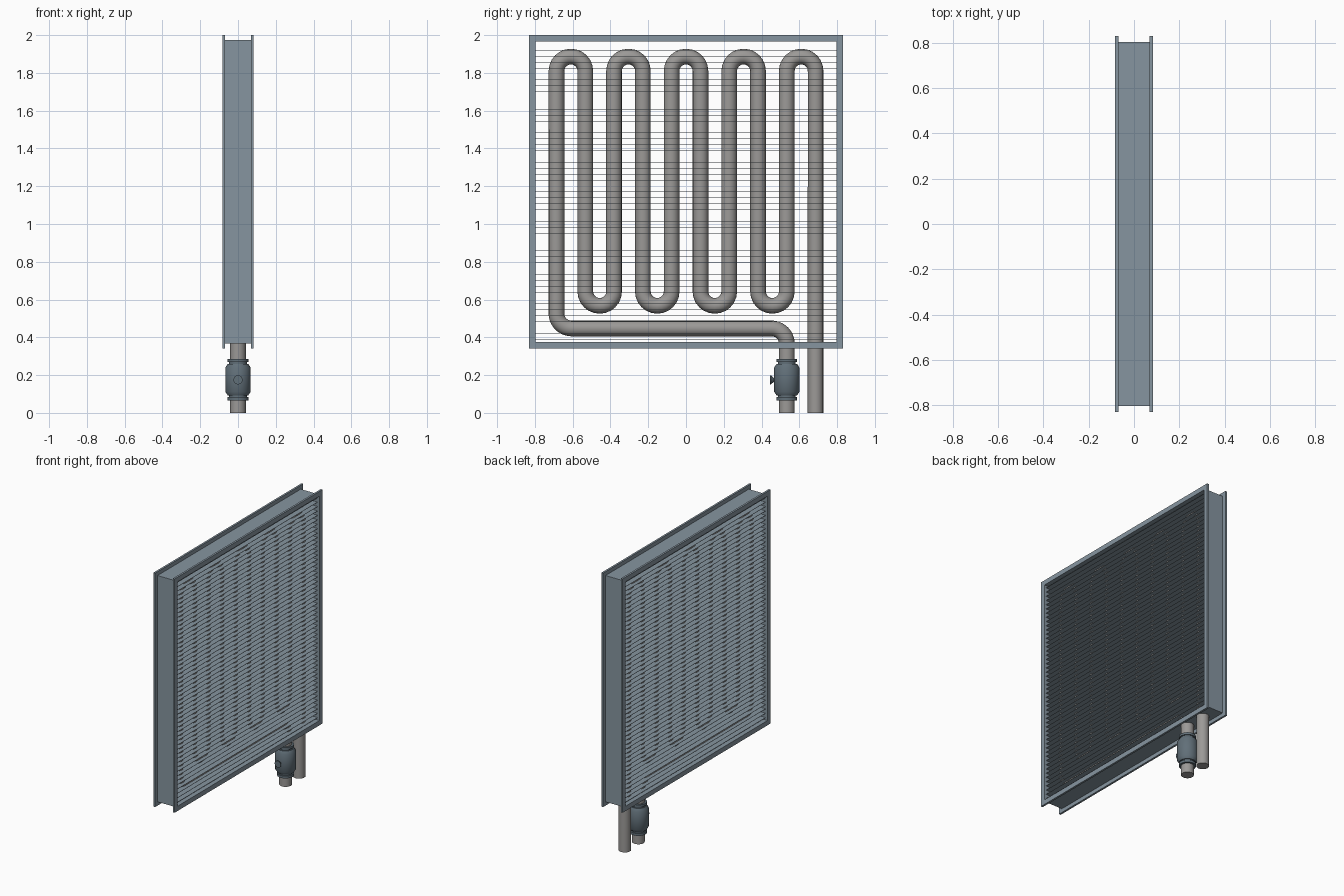
import bpy, bmesh
from math import sin, cos, pi, radians
from mathutils import Matrix, Vector

if "Cube" in bpy.data.objects:
    bpy.data.objects.remove(bpy.data.objects["Cube"])


def material(name, rgb):
    m = bpy.data.materials.new(name)
    m.diffuse_color = (*rgb, 1)
    m.use_nodes = True
    m.node_tree.nodes["Principled BSDF"].inputs["Base Color"].default_value = m.diffuse_color
    return m


STEEL = material("blue_grey_steel", (0.24, 0.30, 0.35))
DARK = material("dark_steel", (0.12, 0.16, 0.19))
PIPE = material("bare_pipe", (0.33, 0.32, 0.31))


def finish(name, bm, mat, smooth=False):
    bmesh.ops.recalc_face_normals(bm, faces=bm.faces)
    me = bpy.data.meshes.new(name)
    bm.to_mesh(me)
    bm.free()
    ob = bpy.data.objects.new(name, me)
    bpy.context.collection.objects.link(ob)
    me.materials.append(mat)
    if smooth:
        smooth_by_angle(ob)
    return ob


def smooth_by_angle(ob):
    bpy.ops.object.select_all(action='DESELECT')
    ob.select_set(True)
    bpy.context.view_layer.objects.active = ob
    bpy.ops.object.shade_smooth_by_angle(angle=radians(35))


def lathe(name, profile, mat, matrix, n=32):
    """Revolve (radius, height) points around z, with capped ends."""
    bm = bmesh.new()
    rings = [[bm.verts.new((r * cos(2 * pi * i / n), r * sin(2 * pi * i / n), h))
              for i in range(n)] for r, h in profile]
    for a, b in zip(rings, rings[1:]):
        for i in range(n):
            j = (i + 1) % n
            bm.faces.new((a[i], a[j], b[j], b[i]))
    bm.faces.new(rings[0])
    bm.faces.new(rings[-1])
    bm.transform(matrix)
    return finish(name, bm, mat, True)


def arc(cy, cz, r, a0, a1, n=12):
    """Points of an arc in the y-z plane, angles in degrees."""
    return [(0, cy + r * cos(radians(a0 + (a1 - a0) * i / n)),
             cz + r * sin(radians(a0 + (a1 - a0) * i / n))) for i in range(n + 1)]


# Channel frame: C profile (half size, x) swept around a square
MID = 1.17
profile = [(.83, -.083), (.83, -.069), (.803, -.069), (.803, .069),
           (.83, .069), (.83, .083), (.796, .083), (.796, -.083)]
bm = bmesh.new()
rings = [[bm.verts.new((x, sy * h, MID + sz * h)) for h, x in profile]
         for sy, sz in ((-1, -1), (1, -1), (1, 1), (-1, 1))]
for k in range(4):
    a, b = rings[k], rings[(k + 1) % 4]
    for i in range(len(profile)):
        j = (i + 1) % len(profile)
        bm.faces.new((a[i], a[j], b[j], b[i]))
finish("channel_frame", bm, STEEL)

# Stack of thin horizontal cooling fins
bm = bmesh.new()
COUNT = 51
for i in range(COUNT):
    z = MID - 0.796 + 1.592 * (i + 0.5) / COUNT
    bmesh.ops.create_cube(bm, size=1, matrix=Matrix.Translation((0, 0, z))
                          @ Matrix.Diagonal((0.136, 1.594, 0.002, 1)))
finish("cooling_fins", bm, STEEL)

# Serpentine pipe: outlet leg, nine U-bends, return run and valve leg
R, STEP, EDGE = 0.0762, 0.1524, 0.686
path = [(0, EDGE, 0)]
for i in range(9):
    cy = EDGE - STEP * (i + 0.5)
    path += arc(cy, 1.81, R, 0, 180) if i % 2 == 0 else arc(cy, 0.643, R, 0, -180)
path += arc(-EDGE + 0.08, 0.527, 0.08, 180, 270)
VALVE_Y = EDGE - STEP
path += arc(VALVE_Y - 0.08, 0.367, 0.08, 90, 0)
path.append((0, VALVE_Y, 0))

cu = bpy.data.curves.new("serpentine_pipe", 'CURVE')
cu.dimensions = '3D'
cu.bevel_depth = 0.0415
cu.bevel_resolution = 6
cu.use_fill_caps = True
sp = cu.splines.new('POLY')
sp.points.add(len(path) - 1)
for p, co in zip(sp.points, path):
    p.co = (*co, 1)
pipe = bpy.data.objects.new("serpentine_pipe", cu)
bpy.context.collection.objects.link(pipe)
cu.materials.append(PIPE)
bpy.ops.object.select_all(action='DESELECT')
pipe.select_set(True)
bpy.context.view_layer.objects.active = pipe
bpy.ops.object.convert(target='MESH')
smooth_by_angle(bpy.context.view_layer.objects.active)

# Valve body with collars
lathe("valve_body",
      [(.036, .066), (.055, .066), (.055, .083), (.047, .083), (.047, .092), (.054, .092),
       (.067, .112), (.067, .240), (.054, .260), (.047, .260), (.047, .270),
       (.055, .270), (.055, .286), (.036, .286)],
      DARK, Matrix.Translation((0, VALVE_Y, 0)))

# Valve knob flaring outwards to -y
lathe("valve_knob", [(.010, .05), (.010, .068), (.024, .084), (.024, .088)], DARK,
      Matrix.Translation((0, VALVE_Y, 0.175)) @ Matrix.Rotation(pi / 2, 4, 'X'))
